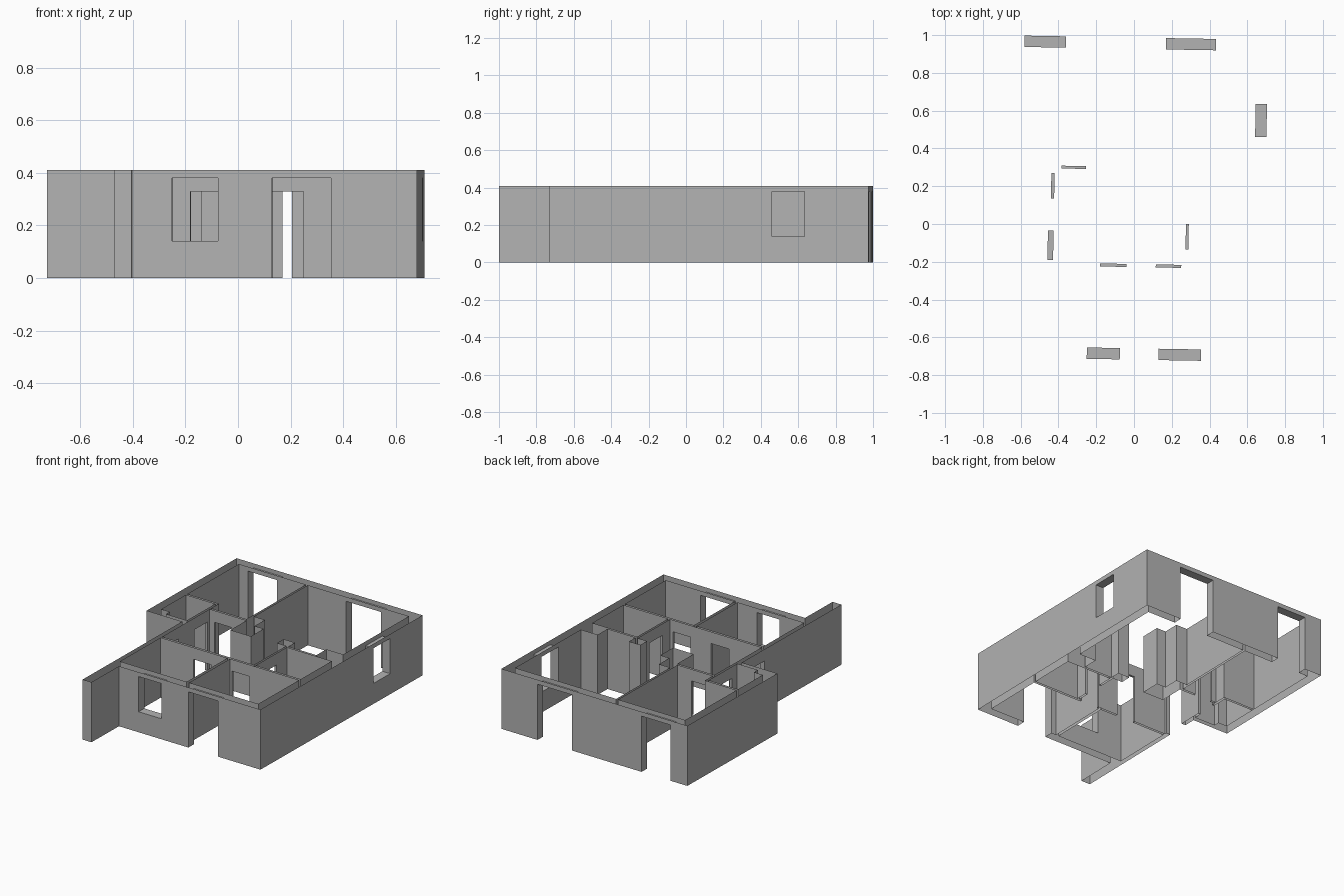
import bpy
import bmesh
from itertools import product
from math import radians
from mathutils import Vector

if "Cube" in bpy.data.objects:
    bpy.data.objects.remove(bpy.data.objects["Cube"])

HEIGHT = 0.41      # wall height
OUT_HEAD = 0.38    # head of openings in the outer walls
IN_HEAD = 0.33     # head of inner doors
SILL = 0.14        # window sill

plaster = bpy.data.materials.new("grey plaster")
plaster.use_nodes = True
plaster.diffuse_color = (0.45, 0.45, 0.45, 1)
plaster.node_tree.nodes["Principled BSDF"].inputs["Base Color"].default_value = (0.45, 0.45, 0.45, 1)

# Plan of each part as rectangles: x0, x1, y0, y1
plan = {
    "right_side_outer_wall": [(0.633, 0.693, -0.718, 0.987)],
    "back_outer_wall": [(-0.727, 0.693, 0.927, 0.987)],
    "front_outer_wall": [(-0.455, 0.693, -0.718, -0.658)],
    "entry_side_wall": [(-0.455, -0.388, -1.008, -0.658), (-0.455, -0.425, -0.658, 0.07)],
    "bump_out_wall": [(-0.727, -0.667, 0.04, 0.987), (-0.727, -0.425, 0.04, 0.07)],
    "front_rooms_partition": [(-0.425, 0.633, -0.228, -0.212), (0.085, 0.105, -0.658, -0.212)],
    "washroom_partition": [(0.275, 0.29, -0.212, 0.13), (0.275, 0.633, 0.115, 0.13)],
    "hall_partition": [(-0.442, -0.14, 0.287, 0.302), (-0.442, -0.425, 0.07, 0.385),
                       (-0.667, -0.425, 0.37, 0.385)],
    "back_rooms_partition": [(-0.155, -0.14, 0.287, 0.927)],
    "central_shaft": [(-0.142, 0.015, 0.115, 0.25), (-0.142, -0.055, 0.25, 0.36)],
    "washroom_pillar": [(0.505, 0.633, 0.13, 0.235)],
    "washroom_nib": [(0.203, 0.29, 0.13, 0.2)],
    "bathroom_duct": [(-0.667, -0.6, 0.07, 0.11)],
}

# Doors and windows: x0, x1, y0, y1, sill, head (each passes through its wall)
openings = [
    (-0.597, -0.377, 0.927, 0.987, 0, OUT_HEAD),
    (0.153, 0.418, 0.927, 0.987, 0, OUT_HEAD),
    (0.633, 0.693, 0.472, 0.647, SILL, OUT_HEAD),
    (-0.238, -0.063, -0.718, -0.658, SILL, OUT_HEAD),
    (0.142, 0.367, -0.718, -0.658, 0, OUT_HEAD),
    (-0.39, -0.26, 0.287, 0.302, 0, IN_HEAD),
    (-0.442, -0.425, 0.127, 0.262, 0, IN_HEAD),
    (-0.455, -0.425, -0.198, -0.043, 0, IN_HEAD),
    (0.275, 0.29, -0.13, 0.005, 0, IN_HEAD),
    (-0.176, -0.036, -0.228, -0.212, 0, IN_HEAD),
    (0.119, 0.254, -0.228, -0.212, 0, IN_HEAD),
]


def inside(rect, x, y):
    return rect[0] < x < rect[1] and rect[2] < y < rect[3]


# Grid lines taken from every wall and opening edge
rects = [r for group in plan.values() for r in group] + openings
grid = [sorted({v for r in rects for v in r[0:2]}),
        sorted({v for r in rects for v in r[2:4]}),
        [0, SILL, IN_HEAD, OUT_HEAD, HEIGHT]]

# Mark which part fills each grid cell, leaving the openings empty
owner = {}
for cell in product(*(range(len(g) - 1) for g in grid)):
    x, y, z = (0.5 * (g[i] + g[i + 1]) for g, i in zip(grid, cell))
    if any(inside(o, x, y) and o[4] < z < o[5] for o in openings):
        continue
    for name, group in plan.items():
        if any(inside(r, x, y) for r in group):
            owner[cell] = name
            break


def add_skin(bm, cell):
    """Add the faces of a cell that border empty space; tops and bottoms stay open."""
    for axis, side in product(range(3), (0, 1)):
        near = list(cell)
        near[axis] += 2 * side - 1
        if tuple(near) in owner or (axis == 2 and not 0 <= near[2] < len(grid[2]) - 1):
            continue
        u, v = (axis + 1) % 3, (axis + 2) % 3
        corners = []
        for du, dv in ((0, 0), (1, 0), (1, 1), (0, 1)):
            p = Vector()
            p[axis] = grid[axis][cell[axis] + side]
            p[u] = grid[u][cell[u] + du]
            p[v] = grid[v][cell[v] + dv]
            corners.append(bm.verts.new(p))
        bm.faces.new(corners if side else corners[::-1])


# Build each part; the whole plan sits at a slight angle
for name in plan:
    bm = bmesh.new()
    for cell, part in owner.items():
        if part == name:
            add_skin(bm, cell)
    bmesh.ops.remove_doubles(bm, verts=bm.verts, dist=0.0001)
    bmesh.ops.dissolve_limit(bm, angle_limit=radians(1), verts=bm.verts, edges=bm.edges)
    mesh = bpy.data.meshes.new(name)
    bm.to_mesh(mesh)
    bm.free()
    mesh.materials.append(plaster)
    part = bpy.data.objects.new(name, mesh)
    part.rotation_euler.z = radians(-1)
    bpy.context.collection.objects.link(part)
